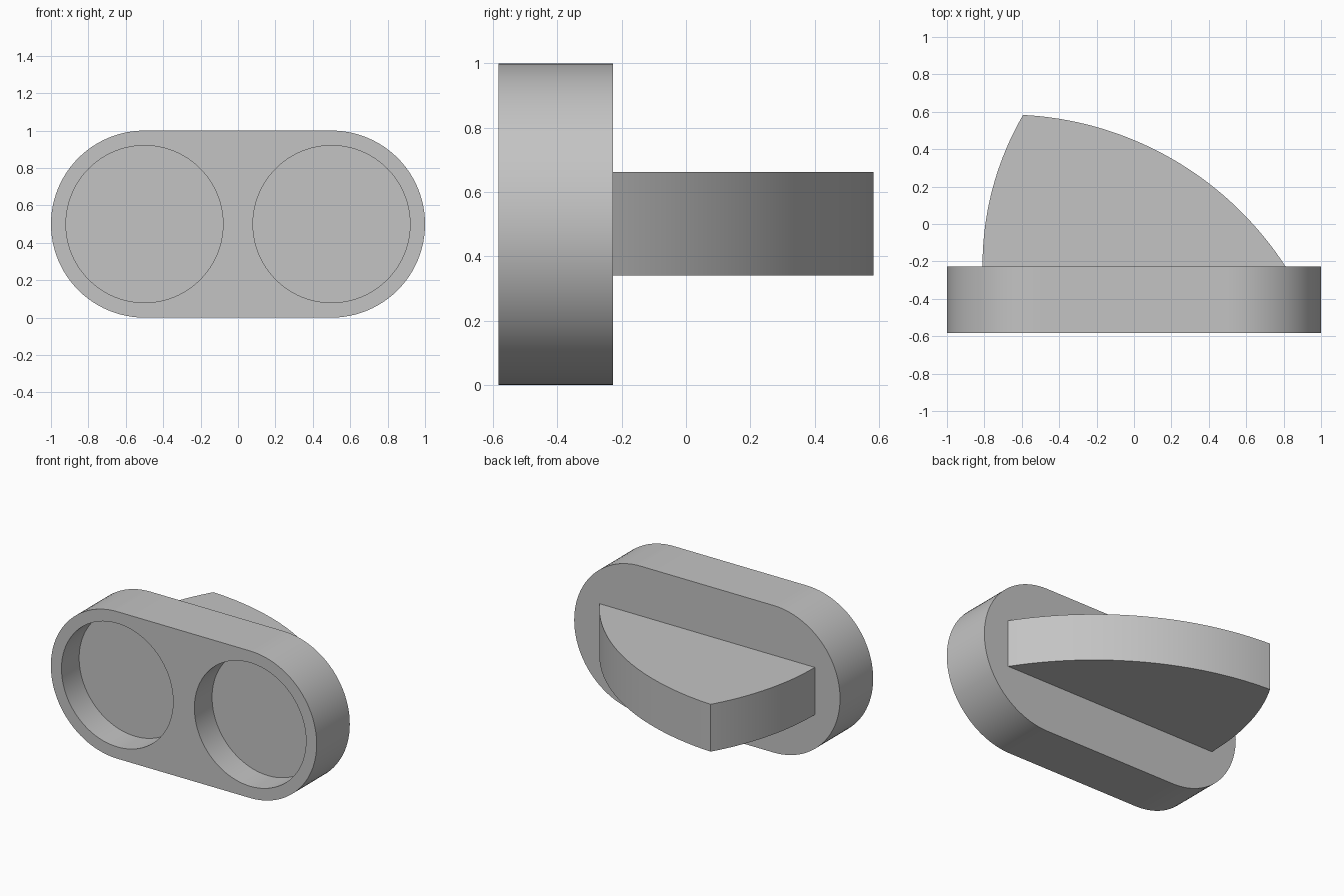
import bpy, bmesh
from math import sin, cos, pi, sqrt, atan2, radians
from mathutils import Vector

if "Cube" in bpy.data.objects:
    bpy.data.objects.remove(bpy.data.objects["Cube"])

grey = bpy.data.materials.new("plain grey")
grey.diffuse_color = (0.55, 0.55, 0.55, 1)
grey.use_nodes = True
grey.node_tree.nodes["Principled BSDF"].inputs["Base Color"].default_value = grey.diffuse_color


def prism(name, points, offset):
    """Extrude a closed outline of 3D points along offset."""
    bm = bmesh.new()
    face = bm.faces.new([bm.verts.new(p) for p in points])
    ext = bmesh.ops.extrude_face_region(bm, geom=[face])
    moved = [v for v in ext["geom"] if isinstance(v, bmesh.types.BMVert)]
    bmesh.ops.translate(bm, verts=moved, vec=offset)
    bmesh.ops.recalc_face_normals(bm, faces=bm.faces)
    mesh = bpy.data.meshes.new(name)
    bm.to_mesh(mesh)
    bm.free()
    mesh.materials.append(grey)
    obj = bpy.data.objects.new(name, mesh)
    bpy.context.collection.objects.link(obj)
    return obj


def activate(obj):
    bpy.ops.object.select_all(action='DESELECT')
    obj.select_set(True)
    bpy.context.view_layer.objects.active = obj


def arc(a, b, radius, steps):
    """Points from a to b on an arc bulging to the right of travel's left side."""
    a, b = Vector(a), Vector(b)
    d = b - a
    normal = Vector((d.y, -d.x)).normalized()
    c = (a + b) / 2 + normal * sqrt(radius ** 2 - d.length_squared / 4)
    t0, t1 = (atan2(p.y - c.y, p.x - c.x) for p in (a, b))
    if t1 > t0:
        t1 -= 2 * pi
    return [(c.x + radius * cos(t0 + (t1 - t0) * i / steps),
             c.y + radius * sin(t0 + (t1 - t0) * i / steps))
            for i in range(steps + 1)]


FRONT, BACK, DEPTH = -0.583, -0.227, 0.19

# Rounded plate: two half circles joined by straight edges
outline = []
for side, start in ((1, -pi / 2), (-1, pi / 2)):
    for i in range(49):
        t = start + pi * i / 48
        outline.append((side * 0.5 + 0.5 * cos(t), FRONT, 0.5 + 0.5 * sin(t)))
plate = prism("plate", outline, (0, BACK - FRONT, 0))

# Two round pockets in the front
for side in (-1, 1):
    ring = [(side * 0.5 + 0.42 * cos(2 * pi * i / 96), FRONT - 0.1,
             0.5 + 0.42 * sin(2 * pi * i / 96)) for i in range(96)]
    cutter = prism("pocket_cutter", ring, (0, DEPTH + 0.1, 0))
    cutter.hide_render = True
    activate(plate)
    mod = plate.modifiers.new("pocket", 'BOOLEAN')
    mod.operation = 'DIFFERENCE'
    mod.solver = 'EXACT'
    mod.object = cutter
    bpy.ops.object.modifier_apply(modifier=mod.name)
    bpy.data.objects.remove(cutter)

# Curved fin on the back: two arcs meeting in an off-centre tip
left, tip, right = (-0.81, BACK), (-0.593, 0.583), (0.81, BACK)
profile = arc(left, tip, 1.6, 20) + arc(tip, right, 1.78, 36)[1:]
fin = prism("fin", [(x, y, 0.34) for x, y in profile], (0, 0, 0.322))

for obj in (plate, fin):
    activate(obj)
    bpy.ops.object.shade_smooth_by_angle(angle=radians(30))
